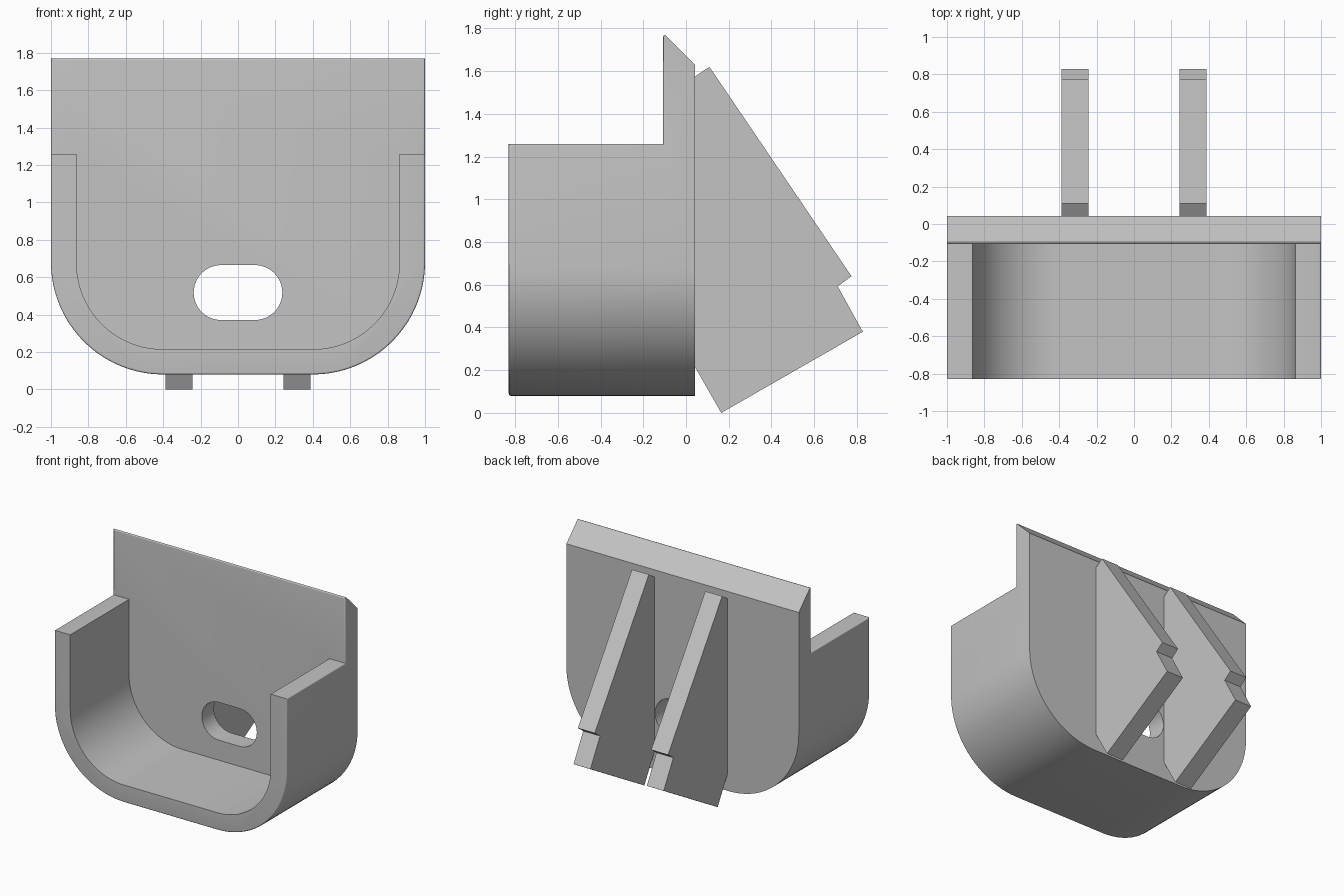
import bpy, bmesh, math
from mathutils import Vector

cube = bpy.data.objects.get("Cube")
if cube:
    bpy.data.objects.remove(cube, do_unlink=True)

GREY = (0.55, 0.55, 0.55, 1)
mat = bpy.data.materials.new("plain grey")
mat.use_nodes = True
mat.diffuse_color = GREY
mat.node_tree.nodes["Principled BSDF"].inputs["Base Color"].default_value = GREY

FRONT, PLATE, BACK = -0.83, -0.107, 0.042
BASE, RIM, TOP = 0.08, 1.26, 1.77


def arc(cx, cz, r, start, end, n=20):
    """Points on an arc, angles in degrees."""
    angles = [math.radians(start + (end - start) * i / n) for i in range(n + 1)]
    return [(cx + r * math.cos(a), cz + r * math.sin(a)) for a in angles]


def u_shape(half, bottom, r):
    """Rounded lower outline running from the left side to the right side."""
    z = bottom + r
    return arc(r - half, z, r, 180, 270) + arc(half - r, z, r, 270, 360)


def prism(name, points, axis, a, b):
    """Extrude a 2D outline along x or y from a to b."""
    place = (lambda p, d: (d, p[0], p[1])) if axis == "x" else (lambda p, d: (p[0], d, p[1]))
    bm = bmesh.new()
    lo, hi = [[bm.verts.new(place(p, d)) for p in points] for d in (a, b)]
    bm.faces.new(lo)
    bm.faces.new(hi[::-1])
    for i in range(len(points)):
        j = (i + 1) % len(points)
        bm.faces.new((lo[j], lo[i], hi[i], hi[j]))
    bmesh.ops.recalc_face_normals(bm, faces=bm.faces)
    mesh = bpy.data.meshes.new(name)
    bm.to_mesh(mesh)
    bm.free()
    mesh.materials.append(mat)
    obj = bpy.data.objects.new(name, mesh)
    bpy.context.collection.objects.link(obj)
    return obj


def cut(target, cutter):
    """Subtract the cutter, apply the result and remove the cutter."""
    cutter.hide_render = True
    mod = target.modifiers.new("cut", "BOOLEAN")
    mod.operation, mod.solver, mod.object = "DIFFERENCE", "EXACT", cutter
    dg = bpy.context.evaluated_depsgraph_get()
    mesh = bpy.data.meshes.new_from_object(target.evaluated_get(dg))
    target.modifiers.clear()
    target.data = mesh
    bpy.data.objects.remove(cutter, do_unlink=True)


# Cup and back plate: solid block, hollowed from the front
body = prism("cup_body", u_shape(1, BASE, 0.6) + [(1, TOP), (-1, TOP)], "y", FRONT, BACK)
opening = u_shape(0.863, 0.215, 0.46) + [(0.863, RIM), (1.3, RIM), (1.3, 2), (-1.3, 2), (-1.3, RIM), (-0.863, RIM)]
cut(body, prism("opening_cutter", opening, "y", -1.2, PLATE))

# Slot through the back plate
slot = arc(0.09, 0.518, 0.147, -90, 90) + arc(-0.09, 0.518, 0.147, 90, 270)
cut(body, prism("slot_cutter", slot, "y", -0.3, 0.3))

# Sloping top of the back plate and rounded outer edges
bm = bmesh.new()
bm.from_mesh(body.data)
cut_geom = bmesh.ops.bisect_plane(bm, geom=bm.verts[:] + bm.edges[:] + bm.faces[:],
                                  plane_co=(0, PLATE + 0.01, TOP), plane_no=(0, 1, 1), clear_outer=True)
bmesh.ops.holes_fill(bm, edges=[e for e in bm.edges if e.is_boundary], sides=0)
bmesh.ops.dissolve_limit(bm, angle_limit=math.radians(0.5), verts=bm.verts[:], edges=bm.edges[:])


def near(a, b):
    return abs(a - b) < 0.002


def on_outside(v):
    x, z = abs(v.co.x), v.co.z
    if z >= BASE + 0.6:
        return near(x, 1)
    return near(z, BASE) or (x > 0.4 and near(math.hypot(x - 0.4, z - BASE - 0.6), 0.6))


def rounded(edge):
    if not all(on_outside(v) for v in edge.verts):
        return False
    ys, zs = [[v.co[k] for v in edge.verts] for k in (1, 2)]
    front = all(near(y, FRONT) for y in ys)
    rim = all(near(z, RIM) for z in zs)
    side = all(near(y, PLATE) for y in ys) and min(zs) > RIM - 0.01
    return front or rim or side


bmesh.ops.bevel(bm, geom=[e for e in bm.edges if rounded(e)], offset=0.028,
                segments=5, profile=0.5, affect="EDGES", clamp_overlap=True)
bmesh.ops.recalc_face_normals(bm, faces=bm.faces)
bm.to_mesh(body.data)
bm.free()

# Two notched mounting fins behind the plate
fin = [(BACK, 1.575), (0.11, 1.62), (0.775, 0.64), (0.71, 0.593), (0.828, 0.38), (0.165, 0), (BACK, 0.215)]
for name, side in (("left_fin", 1), ("right_fin", -1)):
    prism(name, fin, "x", side * 0.243, side * 0.388)

# Smooth shading on the curved body
bpy.ops.object.select_all(action="DESELECT")
body.select_set(True)
bpy.context.view_layer.objects.active = body
bpy.ops.object.shade_smooth_by_angle(angle=math.radians(35))
